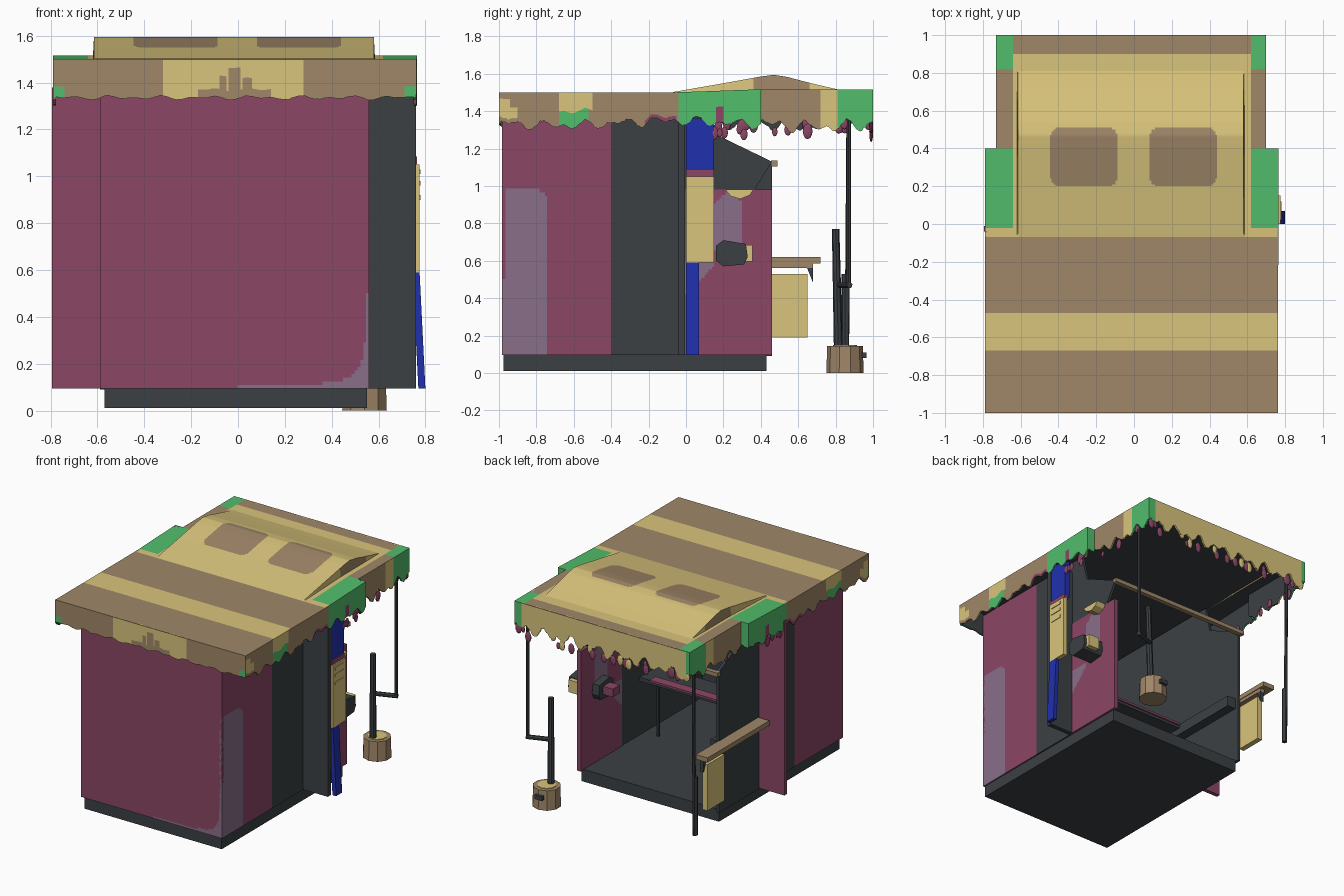
import bpy, bmesh, math, random
from mathutils import Vector

random.seed(4)
if "Cube" in bpy.data.objects:
    bpy.data.objects.remove(bpy.data.objects["Cube"])


def material(name, rgb):
    m = bpy.data.materials.new(name)
    m.use_nodes = True
    col = [((c / 255 + 0.055) / 1.055) ** 2.4 for c in rgb] + [1]
    m.diffuse_color = col
    m.node_tree.nodes["Principled BSDF"].inputs["Base Color"].default_value = col
    return m


# Dark stays last so that inner shells can fall back to it
MATS = {n: material(n, c) for n, c in {
    "maroon": (139, 71, 101), "mauve": (138, 111, 137), "tan": (160, 135, 104),
    "yellow": (218, 197, 124), "green": (82, 190, 108), "blue": (32, 48, 174),
    "dark": (59, 64, 68)}.items()}
NAMES = list(MATS)


def finish(name, bm, mat=None):
    me = bpy.data.meshes.new(name)
    bm.to_mesh(me)
    bm.free()
    for n in ([mat] if mat else NAMES):
        me.materials.append(MATS[n])
    ob = bpy.data.objects.new(name, me)
    bpy.context.scene.collection.objects.link(ob)
    return ob


def prism(name, pts, x0, x1, mat):
    """Outline in y and z, extruded along x."""
    bm = bmesh.new()
    f = bm.faces.new([bm.verts.new((x0, y, z)) for y, z in pts])
    r = bmesh.ops.extrude_face_region(bm, geom=[f])
    bmesh.ops.translate(bm, vec=(x1 - x0, 0, 0),
                        verts=[v for v in r["geom"] if isinstance(v, bmesh.types.BMVert)])
    bmesh.ops.recalc_face_normals(bm, faces=bm.faces)
    return finish(name, bm, mat)


def box(name, x0, x1, y0, y1, z0, z1, mat):
    return prism(name, [(y0, z0), (y1, z0), (y1, z1), (y0, z1)], x0, x1, mat)


def rod(name, a, b, r, mat, sides=8, r2=None):
    a, b = Vector(a), Vector(b)
    bm = bmesh.new()
    bmesh.ops.create_cone(bm, cap_ends=True, segments=sides, radius1=r,
                          radius2=r2 or r, depth=(b - a).length)
    rot = Vector((0, 0, 1)).rotation_difference(b - a).to_matrix()
    bmesh.ops.rotate(bm, verts=bm.verts, matrix=rot)
    bmesh.ops.translate(bm, verts=bm.verts, vec=(a + b) / 2)
    return finish(name, bm, mat)


def steps(a, b, n):
    return [a + (b - a) * i / n for i in range(n + 1)]


def sheet(name, us, vs, place, rule, thick=0.012, inner_dark=True):
    """Grid of faces, coloured (or left out) by a rule on the cell centre."""
    bm = bmesh.new()
    g = [[bm.verts.new(place(u, v)) for v in vs] for u in us]
    for i in range(len(us) - 1):
        for j in range(len(vs) - 1):
            mat = rule((us[i] + us[i + 1]) / 2, (vs[j] + vs[j + 1]) / 2)
            if mat:
                f = bm.faces.new((g[i][j], g[i + 1][j], g[i + 1][j + 1], g[i][j + 1]))
                f.material_index = NAMES.index(mat)
    bmesh.ops.delete(bm, geom=[v for v in bm.verts if not v.link_faces], context="VERTS")
    ob = finish(name, bm)
    if thick:
        s = ob.modifiers.new("Thickness", "SOLIDIFY")
        s.thickness = thick
        s.material_offset = len(NAMES) if inner_dark else 0
    return ob


# Base and walls
box("floor_base", -0.57, 0.55, -0.975, 0.43, 0.01, 0.1, "dark")
sheet("front_wall", steps(-0.59, 0.56, 92), steps(0.095, 1.48, 92),
      lambda u, v: (u, -0.985, v),
      lambda u, v: "mauve" if u > 0 and (0.565 - u) * (v - 0.095) < 0.0045 else "maroon", 0.02)


def side_rule(y, z):
    if y > -0.4:
        return "dark"
    corner = max(0, y + 0.81) ** 2 + max(0, z - 0.91) ** 2
    return "mauve" if corner < 0.005 else "maroon"


sheet("left_wall", steps(-0.985, -0.02, 96), steps(0.095, 1.48, 70),
      lambda u, v: (0.56, u, v), side_rule, 0.02)
sheet("right_wall", steps(0.02, 0.985, 24), [0.095, 1.48], lambda u, v: (-0.59, -u, v),
      lambda u, v: "maroon" if u > 0.44 else "dark", 0.02)
sheet("left_rear_panel", steps(-0.02, 0.46, 48), steps(0.095, 0.98, 60),
      lambda u, v: (0.565, u, v),
      lambda u, v: "mauve" if abs(u - 0.23) < 0.2 - abs(v - 0.78) and 0.15 < u < 0.3
      or v < 0.6 and u < 0.15 and v > 0.42 + u else "maroon", 0.03, False)
GABLE = [(0.46, 1.13), (0.15, 1.28), (0.1, 1.48), (-0.02, 1.48)]
prism("left_rear_gable", [(-0.02, 0.97), (0.36, 0.97)] + GABLE, 0.54, 0.56, "dark")
prism("right_rear_wall", [(-0.02, 0.09), (0.46, 0.09)] + GABLE, -0.59, -0.57, "dark")
box("left_wing", 0.56, 0.76, -0.04, -0.005, 0.095, 1.4, "dark")
box("right_wing", -0.795, -0.59, -0.04, -0.01, 0.095, 1.38, "maroon")
box("rear_beam", -0.6, 0.575, 0.455, 0.49, 1.105, 1.135, "tan")

# Table inside
box("inner_table", -0.57, 0.45, -0.32, -0.1, 0.57, 0.6, "dark")
box("inner_table_cloth", -0.57, 0.36, -0.16, -0.09, 0.59, 0.606, "maroon")
rod("inner_table_leg", (0.43, -0.29, 0.1), (0.43, -0.29, 0.57), 0.012, "dark")
box("inner_counter", -0.57, -0.5, -0.3, 0.43, 0.52, 0.6, "dark")

# Sign on the left wing, its foot leaning outwards
foot = box("sign_foot", 0.77, 0.8, 0, 0.07, 0.095, 0.59, "blue")
for v in foot.data.vertices:
    v.co.x -= 0.05 * (v.co.z - 0.095)
box("sign_head", 0.72, 0.758, 0, 0.15, 1.07, 1.36, "blue")
box("sign_band", 0.73, 0.765, 0, 0.15, 1.05, 1.085, "maroon")
box("sign_board", 0.74, 0.775, 0, 0.15, 0.59, 1.05, "yellow")
for i, z in enumerate((0.9, 0.96, 1.01)):
    box(f"sign_slat_{i}", 0.775, 0.78, 0.02, 0.12, z, z + 0.02, "yellow")

# Lamp and shell on the left panel
prism("lamp", [(0.16, 0.6), (0.2, 0.57), (0.31, 0.58), (0.33, 0.62), (0.32, 0.69),
               (0.2, 0.71), (0.16, 0.68)], 0.48, 0.73, "dark")
box("lamp_face", 0.62, 0.71, 0.32, 0.355, 0.595, 0.685, "yellow")
box("lamp_inner_end", 0.4, 0.48, 0.2, 0.28, 0.61, 0.67, "maroon")
prism("wall_shell", [(0.21, 0.98), (0.24, 0.945), (0.29, 0.93), (0.34, 0.95), (0.36, 0.98)],
      0.56, 0.64, "yellow")

# Counter on the right side
box("counter_top", -0.68, -0.585, 0, 0.72, 0.585, 0.62, "tan")
box("counter_rail", -0.63, -0.59, 0.4, 0.68, 0.56, 0.585, "tan")
prism("counter_bracket", [(0.64, 0.58), (0.68, 0.58), (0.68, 0.48)], -0.62, -0.59, "dark")
box("counter_panel", -0.63, -0.59, 0.45, 0.65, 0.19, 0.53, "yellow")

# Posts, stick and stool
rod("right_post", (-0.67, 0.86, 0.1), (-0.67, 0.87, 1.42), 0.012, "dark")
rod("right_post_sleeve", (-0.67, 0.85, 0.1), (-0.67, 0.85, 0.53), 0.018, "dark")
rod("left_post", (0.68, 0.87, 0.46), (0.68, 0.87, 1.42), 0.012, "dark")
rod("left_post_foot", (0.69, 0.875, 0.47), (0.54, 0.82, 0.47), 0.016, "dark")
rod("stick", (0.53, 0.815, 0.1), (0.54, 0.8, 0.77), 0.024, "dark", r2=0.02)
rod("stool", (0.54, 0.85, 0), (0.54, 0.85, 0.145), 0.1, "tan", 10, 0.095)
rod("stool_cushion", (0.54, 0.85, 0.14), (0.54, 0.85, 0.149), 0.065, "yellow", 10)
box("stool_latch", 0.5, 0.56, 0.94, 0.965, 0.08, 0.11, "dark")


# Roof top, slightly higher towards the back
def roof_z(y):
    return 1.5 + 0.016 * min(1, max(0, (y + 0.07) / 0.45))


def roof_rule(x, y):
    if y > 0.4 and not -0.73 < x < 0.7:
        return None
    edge = not -0.64 < x < 0.62
    if edge and (-0.02 < y < 0.4 or y > 0.82):
        return "green"
    if -0.67 < y < -0.47 or -0.07 < y < 0.9 and (not edge or y < 0):
        return "yellow"
    return "tan"


xs = sorted(set(steps(-0.79, 0.76, 31) + [-0.73, 0.7, -0.64, 0.62]))
ys = sorted(set(steps(-1, 1, 40) + [-0.67, -0.47, -0.07, -0.02, 0.82]))
sheet("roof_top", xs, ys, lambda u, v: (u, v, roof_z(v)), roof_rule, 0.004)

# Raised rear canopy with two skylights
PROFILE = [(-0.07, 1.502), (0.2, 1.549), (0.4, 1.585), (0.47, 1.594), (0.54, 1.583),
           (0.62, 1.562), (0.72, 1.537), (0.82, 1.514)]


def canopy(x, y):
    for (a, za), (b, zb) in zip(PROFILE, PROFILE[1:]):
        if a <= y <= b + 1e-6:
            z = za + (zb - za) * (y - a) / (b - a)
    return (x, y, z if -0.618 < x < 0.582 else 1.5)


def canopy_rule(x, y):
    if not -0.615 < x < 0.58 and 0.36 < y < 0.66:
        return "tan"
    for c in (-0.265, 0.26):
        if (abs(x - c) / 0.18) ** 6 + (abs(y - 0.355) / 0.16) ** 6 < 1:
            return "tan"
    return "yellow"


hump = sheet("raised_canopy", [-0.62] + steps(-0.615, 0.58, 120) + [0.585],
             steps(-0.07, 0.82, 89), canopy, canopy_rule, 0)
for p in hump.data.polygons:
    p.use_smooth = True
hump.data.set_sharp_from_angle(angle=0.6)


# Valance with a ragged hem; patches are (start, end, bottom, top, colour)
def valance(name, a, b, patches, rag, base="tan", var=0):
    a, b = Vector(a), Vector(b)
    length = (b - a).length
    us = steps(0, length, max(4, round(length / 0.01)))
    hem = {u: 1.335 + var * math.sin(u * 5) + rag * (math.sin(u * 31) + math.sin(u * 53 + 2)
           + random.uniform(-0.3, 0.3)) for u in us}

    def place(u, v):
        p = a + (b - a) * (u / length)
        return (p.x, p.y, hem[u] + (roof_z(p.y) - hem[u]) * v)

    def rule(u, v):
        z = 1.33 + 0.17 * v
        for s, e, lo, hi, col in patches:
            if s < u < e and lo < z < hi:
                return col
        return base
    return sheet(name, us, steps(0, 1, 14), place, rule)


front_patches = [(0.62, 0.93, 1.3, 1.365, "tan"), (0.71, 0.74, 1.3, 1.43, "tan"),
                 (0.75, 0.8, 1.3, 1.46, "tan"), (0.81, 0.845, 1.3, 1.42, "tan"),
                 (0.47, 1.07, 1.3, 1.51, "yellow"),
                 (0, 0.05, 1.3, 1.38, "green"), (1.5, 1.6, 1.3, 1.38, "green")]
side_patches = [(0, 0.06, 1.4, 1.46, "yellow"), (0, 0.1, 1.36, 1.42, "yellow"),
                (0.32, 0.48, 1.3, 1.4, "green"), (0.32, 0.5, 1.4, 1.51, "yellow"),
                (0.78, 0.95, 1.3, 1.355, "maroon"), (1.16, 1.2, 1.3, 1.42, "maroon"),
                (0.96, 1.4, 1.3, 1.51, "green")]
rear_patches = [(0.32, 0.41, 1.3, 1.51, "yellow"), (0.41, 0.7, 1.3, 1.51, "green")]


def flip(patches, length):
    return [(length - e, length - s, lo, hi, c) for s, e, lo, hi, c in patches]


valance("front_valance", (-0.79, -1), (0.76, -1), front_patches, 0.005)
valance("left_valance", (0.762, -1), (0.765, 0.4), side_patches, 0.014, var=-0.012)
valance("left_step", (0.765, 0.4), (0.7, 0.4), [], 0.01, "green")
valance("left_rear_valance", (0.7, 0.4), (0.7, 1), rear_patches, 0.018, var=-0.02)
valance("back_valance", (0.7, 1), (-0.73, 1), [(0, 0.06, 1.3, 1.51, "green"),
        (1.4, 1.5, 1.3, 1.51, "green")], 0.022, "yellow")
valance("right_rear_valance", (-0.73, 1), (-0.73, 0.4), flip(rear_patches, 0.6), 0.018, var=-0.02)
valance("right_step", (-0.73, 0.4), (-0.79, 0.4), [], 0.01, "green")
valance("right_valance", (-0.79, 0.4), (-0.79, -1), flip(side_patches, 1.4), 0.014, var=-0.012)

# Drips hanging along the sides and back
spots = [(x, random.uniform(0, 0.98)) for x in (0.745, -0.77) for _ in range(11)]
spots += [(random.uniform(-0.7, 0.68), 0.99) for _ in range(26)]
spots += [(x, y) for x in (0.75, -0.77) for y in (0.15, 0.18)]
drips = {"maroon": bmesh.new(), "yellow": bmesh.new()}
for i, (x, y) in enumerate(spots):
    back = y == 0.99
    if 0.4 < y < 0.99:
        x *= 0.92
    bm = drips["yellow" if back and i % 3 == 0 else "maroon"]
    made = bmesh.ops.create_icosphere(bm, subdivisions=2, radius=random.uniform(0.015, 0.028))["verts"]
    bmesh.ops.scale(bm, verts=made, vec=(1 if back else 0.4, 0.4 if back else 1, 1.6))
    bmesh.ops.translate(bm, verts=made, vec=(x, y, random.uniform(1.27, 1.34)))
for colour, bm in drips.items():
    finish(f"{colour}_drips", bm, colour)
